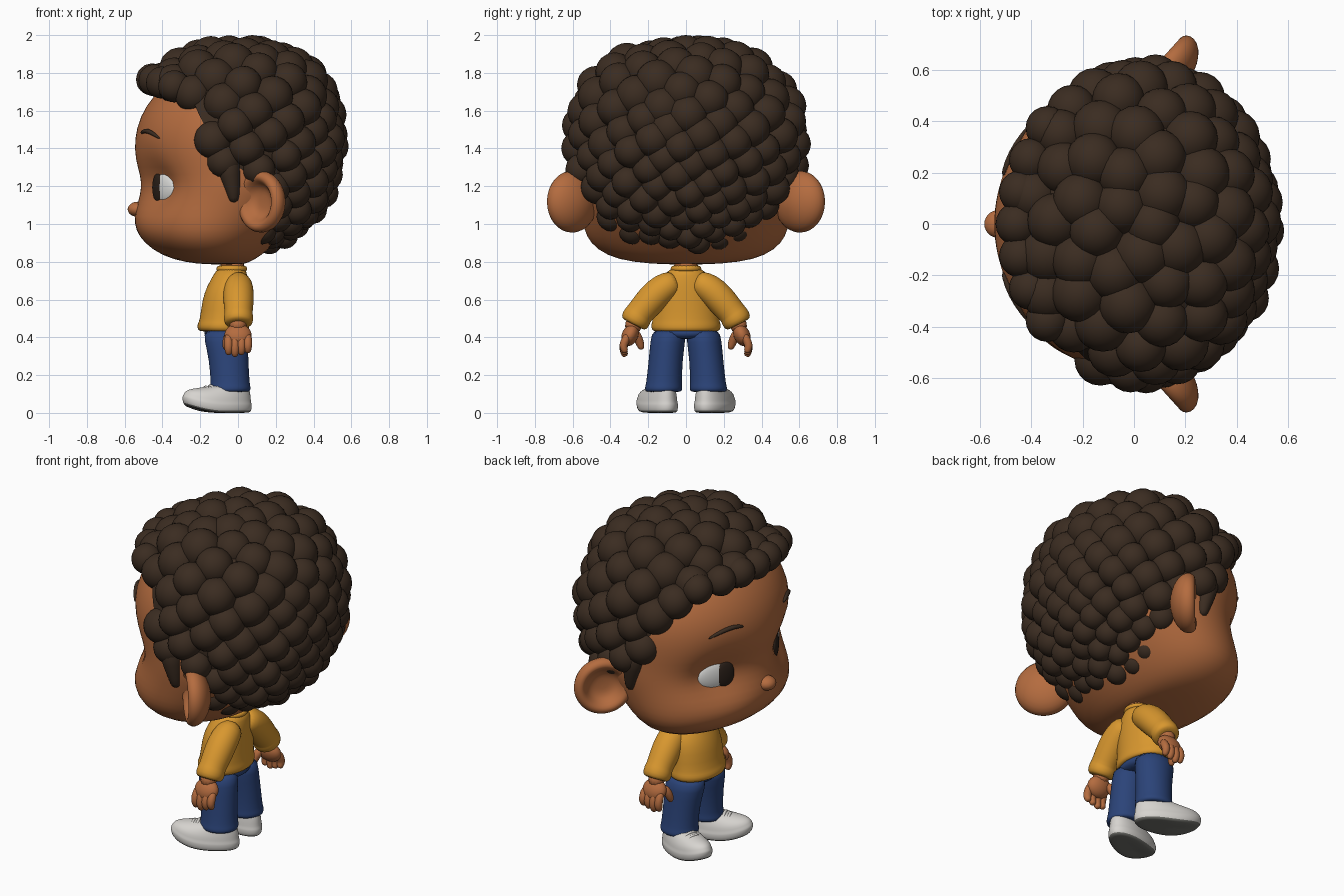
import bpy, bmesh, math, random
from mathutils import Vector, Matrix

if "Cube" in bpy.data.objects:
    bpy.data.objects.remove(bpy.data.objects["Cube"])
random.seed(4)


def material(name, r, g, b):
    m = bpy.data.materials.new(name)
    m.use_nodes = True
    m.diffuse_color = (r, g, b, 1)
    m.node_tree.nodes["Principled BSDF"].inputs["Base Color"].default_value = (r, g, b, 1)
    return m


SKIN = material("warm skin", .46, .15, .05)
HAIR = material("dark brown hair", .043, .025, .015)
SHIRT = material("mustard knit", .69, .31, .028)
DENIM = material("blue denim", .024, .057, .19)
SHOE = material("off white", .68, .66, .63)
SOLE = material("grey rubber", .16, .16, .145)
EYE = material("eye white", .8, .8, .78)
DARK = material("pupil brown", .025, .015, .01)


def finish(name, bm, mat, subsurf=0):
    bmesh.ops.recalc_face_normals(bm, faces=bm.faces)
    me = bpy.data.meshes.new(name)
    bm.to_mesh(me)
    bm.free()
    me.materials.append(mat)
    me.polygons.foreach_set("use_smooth", [True] * len(me.polygons))
    ob = bpy.data.objects.new(name, me)
    bpy.context.collection.objects.link(ob)
    if subsurf:
        ob.modifiers.new("smooth", "SUBSURF").levels = subsurf
        ob.modifiers["smooth"].render_levels = subsurf
    return ob


def skin_rings(name, rings, mat):
    """Bridge a stack of rings and cap both ends."""
    bm = bmesh.new()
    vs = [[bm.verts.new(p) for p in r] for r in rings]
    n = len(vs[0])
    for a, b in zip(vs, vs[1:]):
        for i in range(n):
            j = (i + 1) % n
            bm.faces.new((a[i], a[j], b[j], b[i]))
    bm.faces.new(vs[0])
    bm.faces.new(vs[-1])
    return finish(name, bm, mat, 1)


def loft(name, rows, mat, n=24, side=1, warp=None):
    """Rows are height, front x, back x, half width and optional y centre."""
    rings = []
    for z, xf, xb, hw, *cy in rows:
        c, y0 = (xf + xb) / 2, side * (cy[0] if cy else 0)
        ring = []
        for i in range(n):
            a = math.tau * i / n
            p = Vector((c + (xb - xf) / 2 * math.cos(a), y0 + hw * math.sin(a), z))
            ring.append(warp(p) if warp else p)
        rings.append(ring)
    return skin_rings(name, rings, mat)


def tube(name, path, mat, n=12):
    """Path items are a point and a radius; rings turn without twisting."""
    pts = [Vector(p) for p, r in path]
    rings, last, q = [], None, None
    for i, (p, r) in enumerate(path):
        t = (pts[min(i + 1, len(pts) - 1)] - pts[max(i - 1, 0)]).normalized()
        q = last.rotation_difference(t) @ q if last else t.to_track_quat("Z", "X")
        last = t
        rings.append([pts[i] + q @ Vector((r * math.cos(math.tau * k / n),
                      r * math.sin(math.tau * k / n), 0)) for k in range(n)])
    return skin_rings(name, rings, mat)


def frame(origin, normal):
    """Local x along the normal, local z up."""
    x = Vector(normal).normalized()
    y = Vector((0, 0, 1)).cross(x).normalized()
    return Matrix.Translation(origin) @ Matrix((x, y, x.cross(y))).transposed().to_4x4()


def ball(name, mtx, radii, mat):
    bm = bmesh.new()
    bmesh.ops.create_uvsphere(bm, u_segments=28, v_segments=18, radius=1,
                              matrix=mtx @ Matrix.Diagonal((*radii, 1)))
    return finish(name, bm, mat)


# Head with shallow eye sockets
def socket(p):
    if p.x < 0:
        sink = math.exp(-((abs(p.y) - .3) / .15) ** 2 - ((p.z - 1.19) / .13) ** 2)
        p.x += .085 * sink
    return p


loft("head", [(.785, -.16, .02, .1), (.797, -.28, .06, .28), (.83, -.4, .12, .42),
              (.9, -.5, .2, .51), (.97, -.543, .27, .54), (1.04, -.553, .34, .55),
              (1.12, -.53, .4, .56), (1.19, -.515, .44, .57), (1.26, -.52, .45, .57),
              (1.34, -.545, .46, .57), (1.45, -.55, .45, .57), (1.57, -.52, .43, .545),
              (1.68, -.45, .38, .48), (1.78, -.34, .3, .36), (1.84, -.15, .15, .15)],
     SKIN, 56, warp=socket)
ball("nose", Matrix.Translation((-.53, 0, 1.078)), (.054, .054, .04), SKIN)
tube("neck", [((-.03, 0, .7), .072), ((-.03, 0, .83), .072)], SKIN, 20)


# Hair volume and hairline
HAIRLINE = [(-.7, 1.76), (-.3, 1.73), (-.2, 1.6), (-.15, 1.46), (-.06, 1.3),
            (.08, 1.22), (.12, .88), (.7, .8)]


def hair_point(d, inset):
    rx = .63 if d.x < 0 and d.z > 0 else .56
    rz, p = (.6, 2.4) if d.z > 0 else (.58, 2)
    flat = math.hypot(d.x / rx, d.y / .66)
    k = (flat ** p + abs(d.z / rz) ** p) ** (-1 / p)
    return Vector((.02, 0, 1.4)) + d * (k - inset)


def in_hair(p):
    for (x0, z0), (x1, z1) in zip(HAIRLINE, HAIRLINE[1:]):
        if x0 <= p.x <= x1:
            return p.z > z0 + (z1 - z0) * (p.x - x0) / (x1 - x0)
    return False


bm = bmesh.new()
bmesh.ops.create_icosphere(bm, subdivisions=5, radius=1)
for v in bm.verts:
    v.co = hair_point(v.co.normalized(), .08)
bmesh.ops.delete(bm, geom=[f for f in bm.faces if not in_hair(f.calc_center_median())],
                 context="FACES")
finish("hair_base", bm, HAIR)

# Curls spiral down from the crown, getting smaller, at uneven depths
bm = bmesh.new()
COUNT = 215
for i in range(COUNT):
    u = (i + .5) / COUNT
    z = 1 - 2 * u * (1.3 - .3 * u)
    a = i * math.pi * (3 - math.sqrt(5)) + random.uniform(-.03, .03)
    s = math.sqrt(max(0, 1 - z * z))
    r = (.114 - .047 * u) * random.uniform(.93, 1.06)
    p = hair_point(Vector((s * math.cos(a), s * math.sin(a), z)),
                   r * .95 + random.uniform(-.006, .02))
    if in_hair(p):
        bmesh.ops.create_icosphere(bm, subdivisions=3, radius=r,
                                   matrix=Matrix.Translation(p))
# Small curls finish the front edge
for i in range(-3, 4):
    p = Vector((-.455 + .013 * i * i, .125 * i, 1.765 - .004 * i * i))
    bmesh.ops.create_icosphere(bm, subdivisions=3, radius=.085, matrix=Matrix.Translation(p))
finish("hair_curls", bm, HAIR)

# Body clothing
loft("sweater_body", [(.43, -.19, .045, .165), (.435, -.215, .06, .182), (.472, -.217, .06, .186),
                      (.482, -.203, .055, .176), (.6, -.19, .055, .172), (.67, -.165, .055, .158),
                      (.73, -.13, .05, .115), (.775, -.105, .04, .075)], SHIRT, 32)
tube("collar", [((-.033, 0, .745), .075), ((-.033, 0, .758), .084), ((-.033, 0, .775), .08),
                ((-.033, 0, .782), .068)], SHIRT, 24)
loft("trouser_hips", [(.39, -.15, .03, .1), (.41, -.182, .05, .165), (.46, -.185, .05, .17)], DENIM)

EAR = [(0, -.01), (.05, -.008), (.085, .006), (.108, .045), (.132, .058), (.158, .045),
       (.169, .012), (.15, -.03), (.1, -.065), (.04, -.082), (0, -.085)]
TOE = 19

for side, label in ((-1, "left"), (1, "right")):
    # Eye, pupil and brow
    n = Vector((-.886, side * .464, 0))
    centre = Vector((-.375, side * .267, 1.193)) + n * .008
    along = Vector((-.464, -side * .886, 0))
    ball(label + "_eye", frame(centre, n), (.034, .117, .094), EYE)
    ball(label + "_pupil", frame(centre + along * .048 + n * .022, n), (.018, .056, .076), DARK)
    brow = [(.185, 1.48, .008), (.24, 1.497, .014), (.31, 1.487, .014), (.385, 1.45, .006)]
    tube(label + "_eyebrow", [((-.045 - .495 * math.sqrt(1 - (y / .57) ** 2), side * y, z), r)
                              for y, z, r in brow], HAIR, 8)

    # Cupped ear, flaring backwards
    bm = bmesh.new()
    vs = [bm.verts.new((h, r, 0)) for r, h in EAR]
    es = [bm.edges.new(e) for e in zip(vs, vs[1:])]
    bmesh.ops.spin(bm, geom=vs + es, cent=(0, 0, 0), axis=(1, 0, 0), angle=math.tau, steps=32)
    bmesh.ops.remove_doubles(bm, verts=bm.verts, dist=.0005)
    bm.transform(frame((.133, side * .593, 1.118), (-.74, side * .67, 0)))
    finish(label + "_ear", bm, SKIN, 1)

    # Sideburn
    tube(label + "_sideburn", [((-.06, side * .555, 1.36), .075), ((-.04, side * .56, 1.25), .055),
                               ((-.025, side * .555, 1.17), .038), ((-.02, side * .55, 1.11), .024)],
         HAIR)

    # Sleeve with cuff
    arm = [(.04, .7, .055), (.09, .68, .075), (.15, .638, .083), (.21, .57, .08),
           (.25, .522, .073), (.255, .514, .08), (.278, .474, .077), (.281, .468, .055)]
    tube(label + "_sleeve", [((.003, side * y, z), r) for y, z, r in arm], SHIRT, 20)

    # Hand with fingers and thumb
    tube(label + "_wrist", [((0, side * .262, .51), .05), ((0, side * .293, .42), .05)], SKIN)
    ball(label + "_palm", frame((0, side * .296, .412), (0, side, .45)), (.043, .072, .062), SKIN)
    for k in range(4):
        x = -.05 + .034 * k
        low = .298 + .01 * abs(k - 1)
        tube(f"{label}_finger_{k + 1}",
             [((x, side * .302, .42), .022), ((x, side * .33, .37), .025),
              ((x, side * .332, low + .03), .023), ((x, side * .322, low + .006), .018),
              ((x, side * .319, low), .008)], SKIN, 10)
    tube(label + "_thumb", [((-.035, side * .275, .43), .028), ((-.06, side * .25, .39), .026),
                            ((-.065, side * .238, .35), .021), ((-.065, side * .234, .334), .01)],
         SKIN, 10)

    # Trouser leg with turned hem
    loft(label + "_trouser_leg",
         [(.11, -.135, .05, .085, .119), (.115, -.15, .067, .099, .119), (.14, -.15, .068, .1, .118),
          (.148, -.144, .062, .095, .117), (.28, -.153, .056, .09, .108), (.38, -.178, .052, .093, .096),
          (.45, -.185, .05, .088, .09)], DENIM, side=side)

    # Shoe turned outwards, with a raised toe
    place = Matrix.Translation((0, side * .112, 0)) @ Matrix.Rotation(-side * math.radians(TOE), 4, "Z")

    def curl_toe(p):
        toe = max(0, -p.x - .1)
        return place @ Vector((p.x, p.y * (1 + .5 * toe), p.z + toe * toe))

    shoe = loft(label + "_shoe",
                [(0, -.18, -.03, .03), (0, -.29, .06, .082), (.006, -.305, .073, .091),
                 (.045, -.312, .078, .096), (.052, -.304, .072, .09), (.08, -.295, .07, .088),
                 (.105, -.255, .067, .079), (.128, -.19, .062, .07), (.146, -.14, .055, .06)],
                SHOE, 28, warp=curl_toe)
    shoe.data.materials.append(SOLE)
    for f in shoe.data.polygons:
        f.material_index = int(f.normal.z < -.6)
    for k in range(3):
        x, z = -.125 - .028 * k, .152 - .007 * k
        lace = [(-.05, z - .027), (-.025, z - .004), (0, z), (.025, z - .004), (.05, z - .027)]
        tube(f"{label}_lace_{k + 1}", [(place @ Vector((x, y, h)), .009) for y, h in lace], SHOE, 8)
